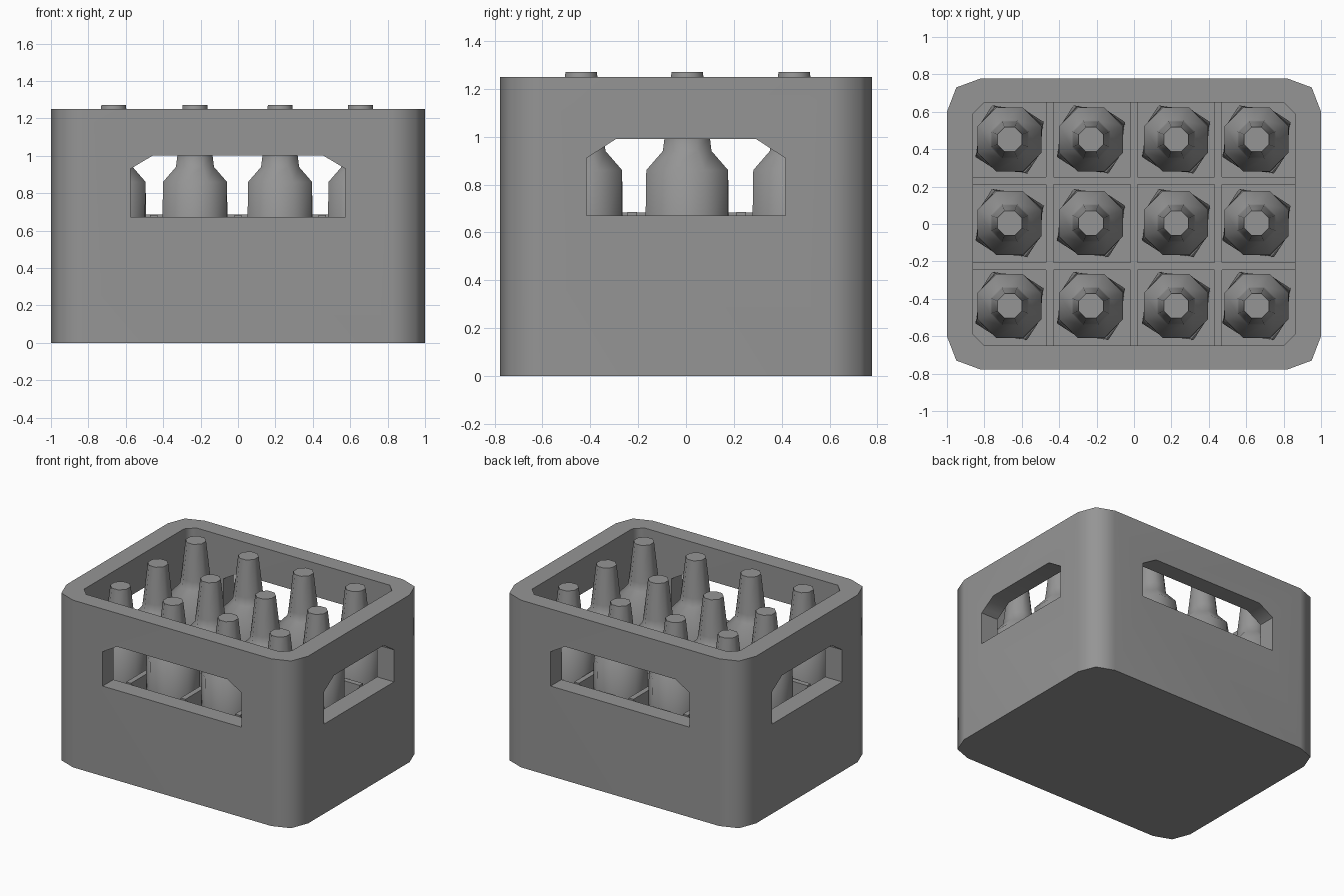
import bpy, bmesh
from math import cos, sin, radians
from mathutils import Vector

cube = bpy.data.objects.get("Cube")
if cube:
    bpy.data.objects.remove(cube, do_unlink=True)

grey = bpy.data.materials.new("plain grey")
grey.use_nodes = True
GREY = (0.3, 0.3, 0.3, 1)
grey.diffuse_color = GREY
grey.node_tree.nodes["Principled BSDF"].inputs["Base Color"].default_value = GREY


def finish(name, bm):
    bmesh.ops.recalc_face_normals(bm, faces=bm.faces)
    mesh = bpy.data.meshes.new(name)
    bm.to_mesh(mesh)
    bm.free()
    mesh.materials.append(grey)
    obj = bpy.data.objects.new(name, mesh)
    bpy.context.collection.objects.link(obj)
    return obj


def prism(name, points, shift):
    """Extrude a closed 3D outline along a vector."""
    bm = bmesh.new()
    face = bm.faces.new([bm.verts.new(p) for p in points])
    extruded = bmesh.ops.extrude_face_region(bm, geom=[face])["geom"]
    moved = [g for g in extruded if isinstance(g, bmesh.types.BMVert)]
    bmesh.ops.translate(bm, verts=moved, vec=Vector(shift))
    return finish(name, bm)


def mirrored(corner):
    """Repeat one corner in all four quadrants, in order."""
    back = corner[::-1]
    return (corner + [(-x, y) for x, y in back]
            + [(-x, -y) for x, y in corner] + [(x, -y) for x, y in back])


def box(name, centre, size):
    bm = bmesh.new()
    bmesh.ops.create_cube(bm, size=1)
    bmesh.ops.scale(bm, vec=size, verts=bm.verts)
    bmesh.ops.translate(bm, vec=centre, verts=bm.verts)
    return finish(name, bm)


def smooth(obj, angle):
    bpy.ops.object.select_all(action="DESELECT")
    obj.select_set(True)
    bpy.context.view_layer.objects.active = obj
    bpy.ops.object.shade_smooth_by_angle(angle=radians(angle))


def window(half, top_half, low, shoulder, top):
    return [(-half, low), (half, low), (half, shoulder),
            (top_half, top), (-top_half, top), (-half, shoulder)]


# Crate shell with cavity and hand holes
FLOOR, RIM = 0.05, 1.25
outer = mirrored([(1, 0.6), (0.95, 0.73), (0.82, 0.778)])
inner = mirrored([(0.86, 0.59), (0.80, 0.65)])
crate = prism("crate", [(x, y, 0) for x, y in outer], (0, 0, RIM))
front_hole = window(0.575, 0.457, 0.673, 0.93, 1.0)
side_hole = window(0.415, 0.293, 0.67, 0.91, 0.99)
cutters = [
    prism("cavity_cutter", [(x, y, FLOOR) for x, y in inner], (0, 0, 2)),
    prism("front_hole_cutter", [(x, -2, z) for x, z in front_hole], (0, 4, 0)),
    prism("side_hole_cutter", [(-2, y, z) for y, z in side_hole], (4, 0, 0)),
]
bpy.context.view_layer.objects.active = crate
for cutter in cutters:
    mod = crate.modifiers.new("cut", "BOOLEAN")
    mod.operation = "DIFFERENCE"
    mod.solver = "EXACT"
    mod.object = cutter
    bpy.ops.object.modifier_apply(modifier=mod.name)
    bpy.data.objects.remove(cutter, do_unlink=True)
smooth(crate, 50)
weighted = crate.modifiers.new("even shading", "WEIGHTED_NORMAL")
weighted.keep_sharp = True

# Dividers between the bottles
TOP = 0.685
mid, tall = (FLOOR + TOP) / 2, TOP - FLOOR
for i, x in enumerate((-0.45, 0, 0.45)):
    box(f"cross_divider_{i + 1}", (x, 0, mid), (0.04, 1.3, tall - 0.002))
for i, y in enumerate((-0.225, 0.23)):
    box(f"long_divider_{i + 1}", (0, y, mid), (1.72, 0.04, tall))

# Bottles: (height, corner radius, mid-side radius, turn)
RINGS = [(FLOOR, 0.205, 0.165, 27), (0.55, 0.19, 0.18, 22.5),
         (0.86, 0.185, 0.185, 22.5), (0.94, 0.11, 0.11, 22.5),
         (1.0, 0.102, 0.102, 22.5), (1.27, 0.071, 0.071, 22.5)]


def bottle(name, cx, cy):
    bm = bmesh.new()
    rings = []
    for z, corner, side, turn in RINGS:
        ring = []
        for k in range(8):
            a = radians(turn + 45 * k)
            r = side if k % 2 else corner
            ring.append(bm.verts.new((cx + r * cos(a), cy + r * sin(a), z)))
        rings.append(ring)
    for low, high in zip(rings, rings[1:]):
        for k in range(8):
            n = (k + 1) % 8
            bm.faces.new((low[k], low[n], high[n], high[k]))
    bm.faces.new(rings[0])
    bm.faces.new(rings[-1])
    smooth(finish(name, bm), 60)


for row, y in enumerate((-0.438, 0.005, 0.452)):
    for col, x in enumerate((-0.665, -0.23, 0.225, 0.655)):
        bottle(f"bottle_{row + 1}_{col + 1}", x, y)
